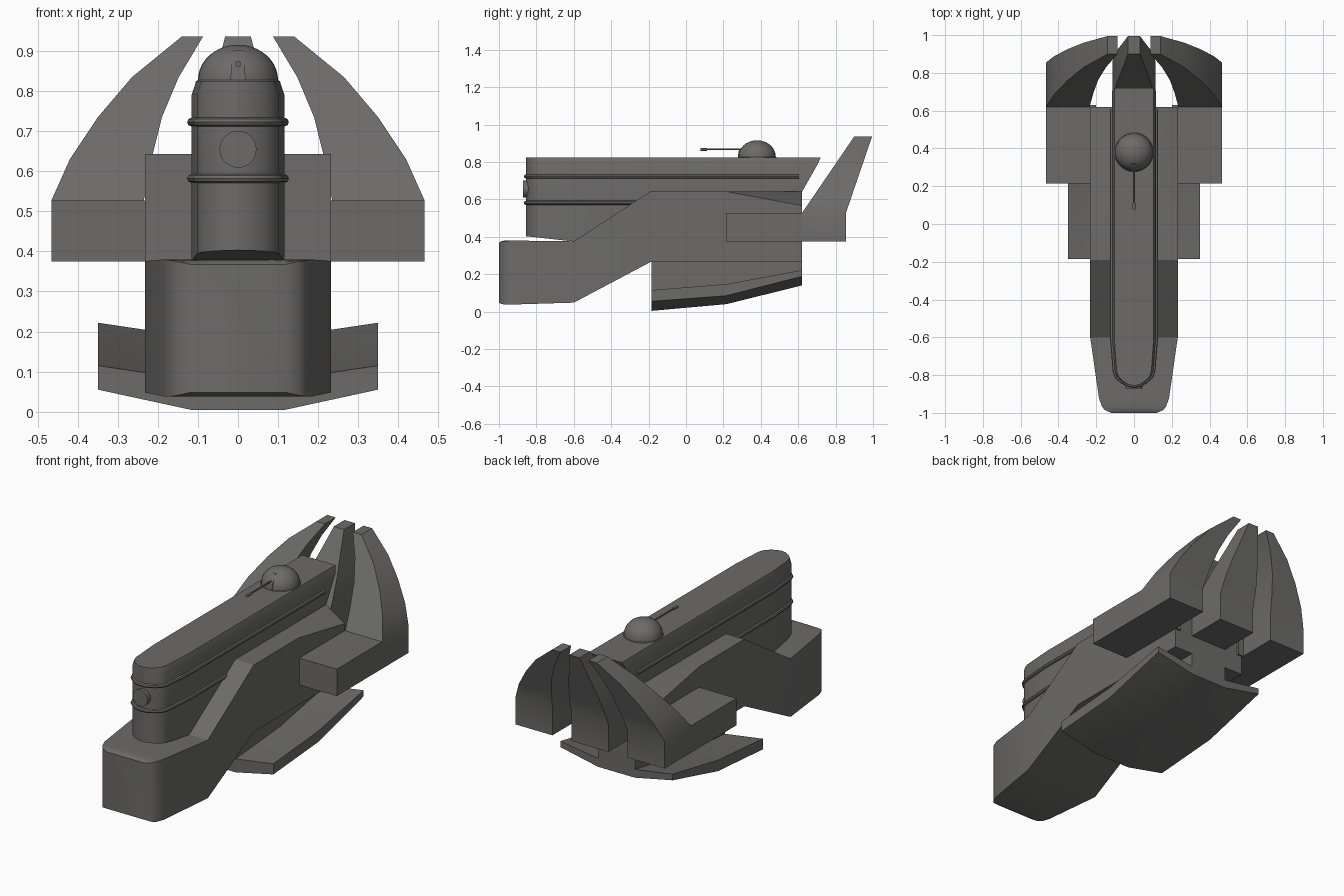
import bpy, bmesh, math
from mathutils import Matrix

if "Cube" in bpy.data.objects:
    bpy.data.objects.remove(bpy.data.objects["Cube"])

grey = bpy.data.materials.new("dark_hull_grey")
grey.diffuse_color = (0.15, 0.147, 0.143, 1)
grey.use_nodes = True
grey.node_tree.nodes["Principled BSDF"].inputs["Base Color"].default_value = grey.diffuse_color


def finish(ob, angle=30):
    ob.data.materials.clear()
    ob.data.materials.append(grey)
    bpy.ops.object.select_all(action='DESELECT')
    ob.select_set(True)
    bpy.context.view_layer.objects.active = ob
    bpy.ops.object.shade_smooth_by_angle(angle=math.radians(angle))
    return ob


def from_bm(name, bm, angle=30):
    bmesh.ops.recalc_face_normals(bm, faces=bm.faces)
    me = bpy.data.meshes.new(name)
    bm.to_mesh(me)
    bm.free()
    ob = bpy.data.objects.new(name, me)
    bpy.context.collection.objects.link(ob)
    return finish(ob, angle)


def loft(name, rings, angle=30):
    """Skin a list of closed rings with equal point counts and cap the ends."""
    bm = bmesh.new()
    rows = [[bm.verts.new(p) for p in r] for r in rings]
    n = len(rows[0])
    for a, b in zip(rows, rows[1:]):
        for i in range(n):
            bm.faces.new((a[i], a[(i + 1) % n], b[(i + 1) % n], b[i]))
    bm.faces.new(rows[0])
    bm.faces.new(rows[-1])
    return from_bm(name, bm, angle)


def box(name, x0, x1, y0, y1, z0, z1):
    return loft(name, [[(x0, y0, z), (x1, y0, z), (x1, y1, z), (x0, y1, z)] for z in (z0, z1)])


def rod(name, r, y0, y1, z, seg):
    bm = bmesh.new()
    m = Matrix.Translation((0, (y0 + y1) / 2, z)) @ Matrix.Rotation(math.pi / 2, 4, 'X')
    bmesh.ops.create_cone(bm, cap_ends=True, segments=seg, radius1=r, radius2=r,
                          depth=abs(y1 - y0), matrix=m)
    return from_bm(name, bm)


# Lower hull: cross-sections along y (y, half width, top, outer top, bottom)
sections = [(-1.0, .12, .368, .368, .048), (-.985, .155, .378, .375, .04),
            (-.965, .17, .38, .378, .038), (-.925, .185, .38, .38, .038),
            (-.6, .232, .376, .376, .048), (-.19, .232, .643, .643, .265),
            (.21, .232, .643, .643, .265), (.62, .232, .643, .567, .265)]
loft("lower_hull", [[(-w, y, b), (w, y, b), (w, y, o), (w / 2, y, t), (-w / 2, y, t), (-w, y, o)]
                    for y, w, t, o, b in sections])

# Upper hull: a boat-shaped outline with a chamfered deck
half = [(.116, -.6), (.102, -.78), (.09, -.81), (.065, -.832), (.033, -.85)]
front = half + [(0, -.856)] + [(-x, y) for x, y in reversed(half)]


def hull_ring(zf, rear, sx=1.0):
    pts = [(.116, rear)] + front + [(-.116, rear)]
    return [(x * sx, y, zf(x, y)) for x, y in pts]


loft("upper_hull", [
    hull_ring(lambda x, y: .375 + max(0, -.6 - y) * .11, .6),
    hull_ring(lambda x, y: .64, .62),
    hull_ring(lambda x, y: .79 + .028 * (1 - abs(x) / .116), .705),
    hull_ring(lambda x, y: .825, .72, .9)])


# Raised rails running around the upper hull
def rail(name, z, rear):
    cu = bpy.data.curves.new(name, 'CURVE')
    cu.dimensions = '3D'
    cu.bevel_depth = .011
    cu.bevel_resolution = 2
    cu.use_fill_caps = True
    path = [(.116, rear)] + front + [(-.116, rear)]
    sp = cu.splines.new('POLY')
    sp.points.add(len(path) - 1)
    for p, (x, y) in zip(sp.points, path):
        p.co = (x, y, z, 1)
    ob = bpy.data.objects.new(name, cu)
    bpy.context.collection.objects.link(ob)
    bpy.ops.object.select_all(action='DESELECT')
    ob.select_set(True)
    bpy.context.view_layer.objects.active = ob
    bpy.ops.object.convert(target='MESH')
    finish(bpy.context.object, 40)


rail("upper_rail", .723, .605)
rail("lower_rail", .582, -.2)
rod("bow_port", .046, -.872, -.8, .655, 32)

# Tail fins: levels (z, inner x, outer x, centre fin half width)
levels = [(.375, .235, .466, .115), (.527, .235, .466, .115), (.63, .216, .42, .106),
          (.735, .19, .35, .085), (.835, .148, .265, .058), (.937, .087, .14, .032)]


def fin(name, spans):
    rings = []
    for (z, *_), (x0, x1) in zip(levels, spans):
        t = max(0, (z - .527) / .41)
        yf, yr = .62 + .28 * t, .855 + .14 * t
        rings.append([(x0, yf, z), (x1, yf, z), (x1, yr, z), (x0, yr, z)])
    loft(name, rings)


for side, s in (("right", 1), ("left", -1)):
    fin(side + "_tail_fin", [(s * l[1], s * l[2]) for l in levels])
    box(side + "_fin_arm", s * .2, s * .466, .215, .63, .375, .527)
fin("centre_tail_fin", [(-l[3], l[3]) for l in levels])
box("centre_fin_root", -.115, .115, .55, .63, .375, .527)

# Belly plate with a keel, joined to the hull by a neck
plate = [(-.185, .004, .055, .115), (.215, .04, .085, .147), (.62, .14, .188, .222)]
loft("belly_plate", [[(-.35, y, e), (-.115, y, b), (.115, y, b), (.35, y, e),
                      (.35, y, t), (.115, y, t - .035), (-.115, y, t - .035), (-.35, y, t)]
                     for y, b, e, t in plate])
loft("belly_neck", [[(-.115, y, z), (.115, y, z), (.115, y, .28), (-.115, y, .28)]
                    for y, z in ((-.185, .06), (.215, .09), (.62, .17))])

# Gun turret: skirt and dome
profile = [(.108, .8), (.106, .822), (.1, .828)]
profile += [(.1 * math.cos(a), .828 + .088 * math.sin(a))
            for a in [math.radians(d) for d in range(9, 90, 9)]] + [(.004, .916)]
N = 32
loft("turret_dome", [[(r * math.cos(2 * math.pi * i / N), .38 + r * math.sin(2 * math.pi * i / N), z)
                      for i in range(N)] for r, z in profile])
# Gun mount and barrel
loft("gun_mount", [[(-w, y, z), (w, y, z), (w, .38, z), (-w, .38, z)]
                   for z, w, y in ((.828, .019, .277), (.86, .017, .282), (.902, .011, .322))])
rod("gun_barrel", .005, .09, .3, .868, 12)
rod("gun_muzzle", .008, .078, .112, .868, 12)
